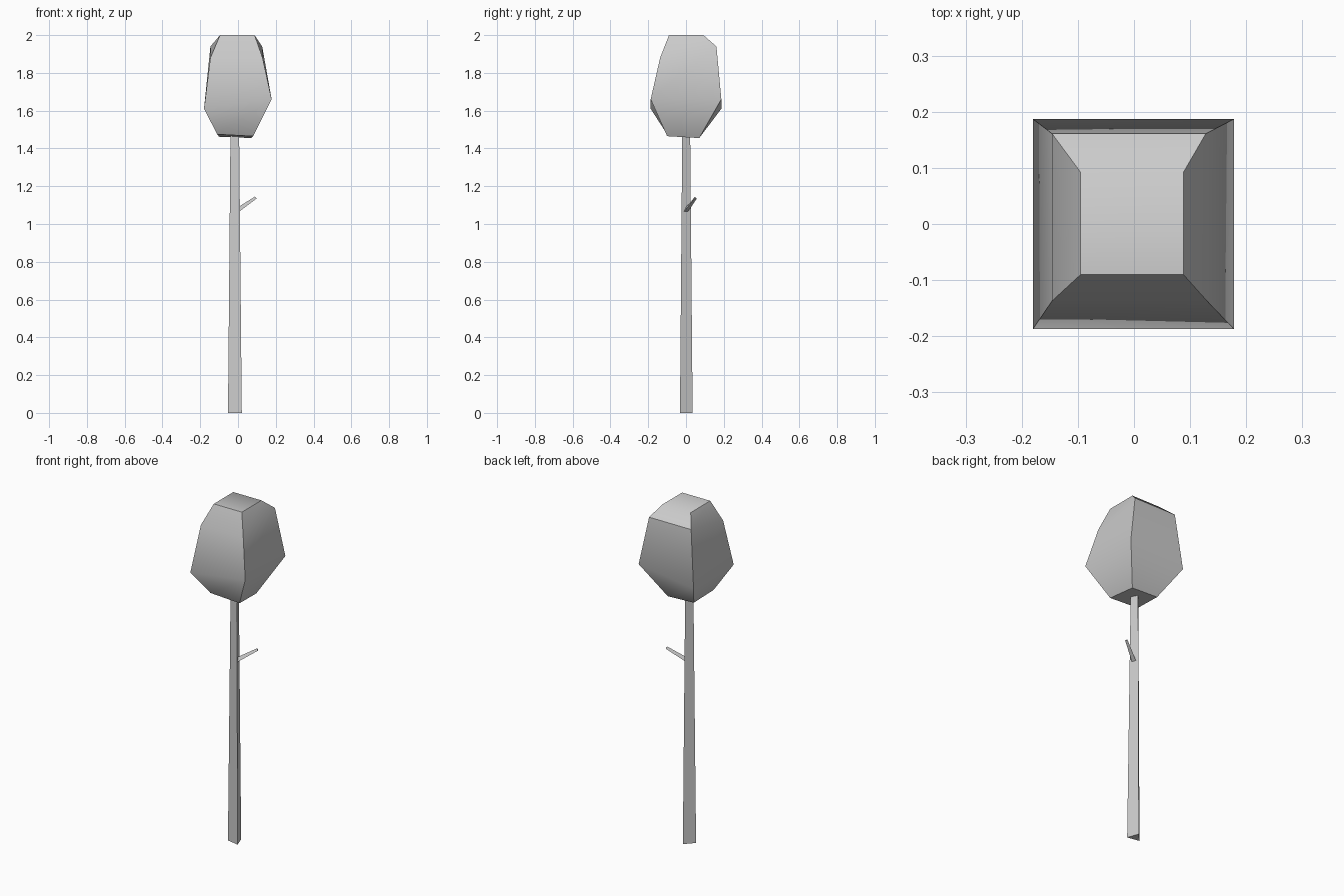
import bpy, bmesh
from mathutils import Vector

if "Cube" in bpy.data.objects:
    bpy.data.objects.remove(bpy.data.objects["Cube"])


def loft(name, rings):
    """Skin a list of equal-sized rings (counter-clockwise, bottom to top) and cap both ends."""
    bm = bmesh.new()
    rows = [[bm.verts.new(p) for p in ring] for ring in rings]
    n = len(rows[0])
    for low, high in zip(rows, rows[1:]):
        for i in range(n):
            j = (i + 1) % n
            bm.faces.new((low[i], low[j], high[j], high[i]))
    bm.faces.new(rows[0][::-1])
    bm.faces.new(rows[-1])
    bmesh.ops.recalc_face_normals(bm, faces=bm.faces)
    mesh = bpy.data.meshes.new(name)
    bm.to_mesh(mesh)
    bm.free()
    obj = bpy.data.objects.new(name, mesh)
    bpy.context.collection.objects.link(obj)
    return obj


# Three-sided tapering trunk
loft("trunk", [
    [(-0.053, -0.018, 0), (0.02, -0.032, 0), (-0.004, 0.035, 0)],
    [(-0.04, -0.012, 1.475), (0.006, -0.02, 1.475), (-0.01, 0.022, 1.475)],
])

# Three-sided twig growing up and back to the right
start, end = Vector((-0.005, -0.003, 1.07)), Vector((0.093, 0.05, 1.138))
axis = (end - start).normalized()
side = axis.cross(Vector((0, 0, 1))).normalized()
up = side.cross(axis)


def tri(centre, r):
    return [centre + r * (a * side + b * up) for a, b in ((0, 1), (-0.87, -0.5), (0.87, -0.5))]


loft("twig", [tri(start, 0.014), tri(end, 0.008)])

# Four-sided crown, corners: front left, front right, back right, back left
crown = loft("crown", [
    [(-0.11, -0.10, 1.475), (0.08, -0.10, 1.465), (0.07, 0.07, 1.455), (-0.10, 0.07, 1.462)],
    [(-0.18, -0.187, 1.61), (0.178, -0.187, 1.66), (0.178, 0.187, 1.66), (-0.18, 0.187, 1.61)],
    [(-0.146, -0.137, 1.88), (0.13, -0.137, 1.88), (0.128, 0.161, 1.94), (-0.146, 0.161, 1.94)],
    [(-0.095, -0.09, 2), (0.088, -0.09, 2), (0.088, 0.092, 2), (-0.095, 0.092, 2)],
])
bpy.ops.object.select_all(action='DESELECT')
crown.select_set(True)
bpy.context.view_layer.objects.active = crown
bpy.ops.object.shade_smooth_by_angle(angle=0.75)
